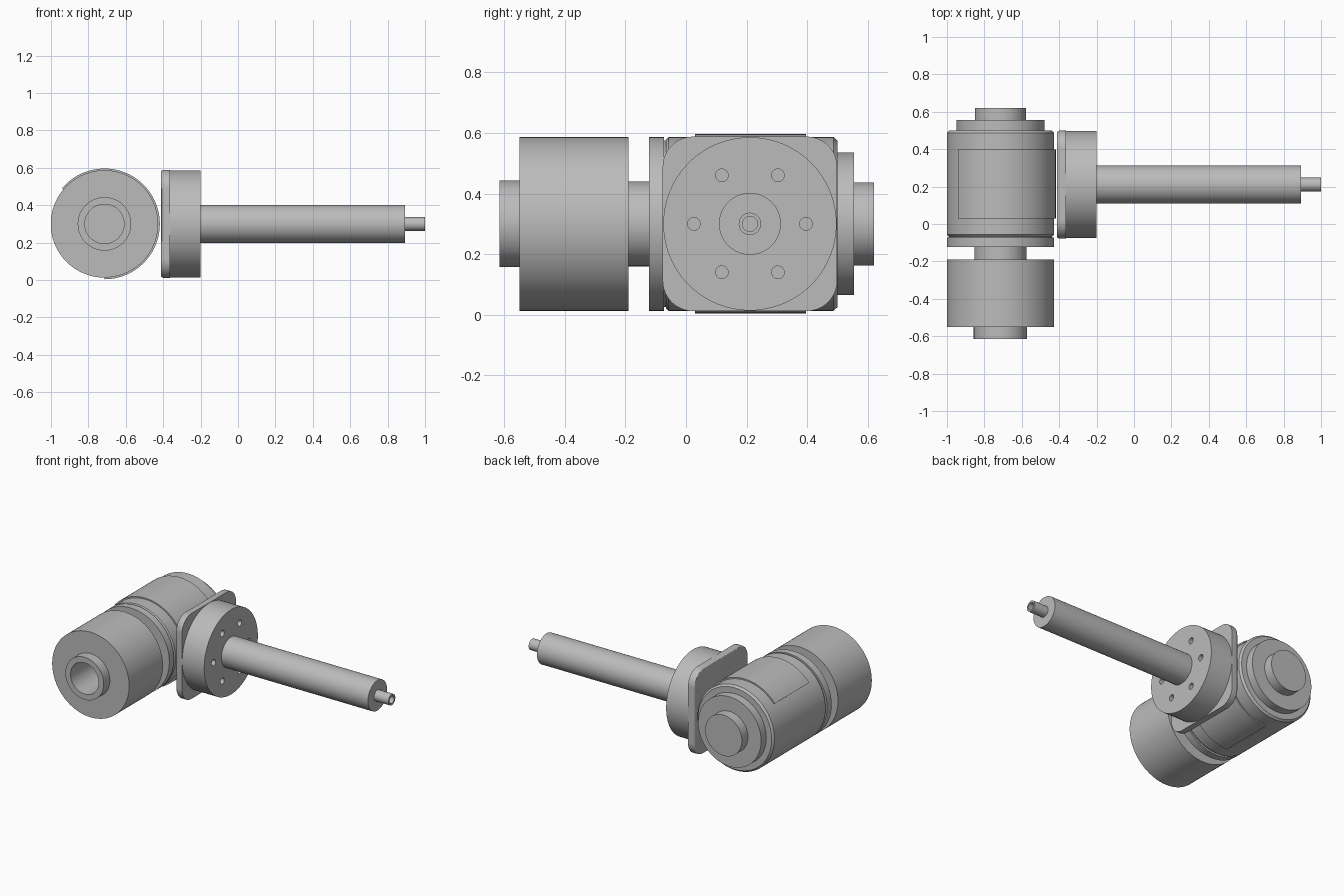
import bpy, bmesh, math
from mathutils import Matrix, Vector

cube = bpy.data.objects.get("Cube")
if cube:
    bpy.data.objects.remove(cube, do_unlink=True)

grey = bpy.data.materials.new("machined_grey")
grey.use_nodes = True
colour = (0.5, 0.5, 0.5, 1)
grey.diffuse_color = colour
grey.node_tree.nodes["Principled BSDF"].inputs["Base Color"].default_value = colour

Z_AXIS = 0.30      # height of both axes
BODY_X = -0.714    # x of the motor axis
ARM_Y = 0.211      # y of the arm axis
R = 0.287          # main housing radius

# Local z becomes world y (motor) or world x (arm)
MOTOR = Matrix.Translation((BODY_X, 0, Z_AXIS)) @ Matrix.Rotation(-math.pi / 2, 4, "X")
ARM = Matrix.Translation((0, ARM_Y, Z_AXIS)) @ Matrix.Rotation(math.pi / 2, 4, "Y")


def finish(name, bm, matrix):
    """Turn a bmesh into a smooth-shaded object with sharp edges kept."""
    bmesh.ops.remove_doubles(bm, verts=bm.verts, dist=1e-5)
    bmesh.ops.recalc_face_normals(bm, faces=bm.faces)
    bm.transform(matrix)
    mesh = bpy.data.meshes.new(name)
    bm.to_mesh(mesh)
    bm.free()
    mesh.materials.append(grey)
    obj = bpy.data.objects.new(name, mesh)
    bpy.context.collection.objects.link(obj)
    smooth(obj)
    return obj


def smooth(obj):
    bpy.ops.object.select_all(action="DESELECT")
    obj.select_set(True)
    bpy.context.view_layer.objects.active = obj
    bpy.ops.object.shade_smooth_by_angle(angle=math.radians(30))


def lathe(name, profile, matrix, steps=96):
    """Spin (radius, position) points round the local z axis."""
    bm = bmesh.new()
    verts = [bm.verts.new((r, 0, p)) for r, p in profile]
    edges = [bm.edges.new(pair) for pair in zip(verts, verts[1:])]
    bmesh.ops.spin(bm, geom=verts + edges, cent=(0, 0, 0), axis=(0, 0, 1),
                   angle=math.tau, steps=steps)
    return finish(name, bm, matrix)


def rod(name, radius, start, end, matrix, steps=96):
    return lathe(name, [(0, start), (radius, start), (radius, end), (0, end)], matrix, steps)


# Motor line, front to back
lathe("front_collar", [(0, -0.3), (0.105, -0.3), (0.105, -0.615), (0.143, -0.615),
                       (0.143, -0.55), (R, -0.55), (R, -0.19), (0, -0.19)], MOTOR)
rod("neck", 0.14, -0.195, -0.115, MOTOR)
rod("flange_ring", R, -0.122, -0.073, MOTOR)
rod("flange_groove", 0.275, -0.075, -0.06, MOTOR)
lathe("motor_housing", [(0, -0.066), (0.278, -0.066), (R, -0.057), (R, 0.487),
                        (0.275, 0.50), (0, 0.50)], MOTOR)
rod("rear_step", 0.235, 0.49, 0.555, MOTOR)
rod("rear_cap", 0.137, 0.55, 0.62, MOTOR)

# Raised panel wrapped round the top, the arm side and the bottom of the housing
bm = bmesh.new()
corners = [(0.28, 0.03), (0.296, 0.03), (0.296, 0.397), (0.28, 0.397)]
start = Matrix.Rotation(math.radians(-140), 3, "Z")
verts = [bm.verts.new(start @ Vector((r, 0, p))) for r, p in corners]
face = bm.faces.new(verts)
out = bmesh.ops.spin(bm, geom=[face], cent=(0, 0, 0), axis=(0, 0, 1),
                     angle=math.radians(230), steps=64, use_duplicate=False)
if not face.is_valid or face not in bm.faces[:]:
    bm.faces.new(verts)
finish("wrap_panel", bm, MOTOR)

# Square mounting plate with rounded corners and a softened back rim
bm = bmesh.new()
bmesh.ops.create_cube(bm, size=1, matrix=Matrix.Diagonal((0.576, 0.576, 0.048, 1)))
upright = [e for e in bm.edges if abs(e.verts[0].co.z - e.verts[1].co.z) > 0.01]
bmesh.ops.bevel(bm, geom=upright, offset=0.1, segments=12, profile=0.5, affect="EDGES")
rim = [e for e in bm.edges if all(v.co.z < 0 for v in e.verts)]
bmesh.ops.bevel(bm, geom=rim, offset=0.012, segments=3, profile=0.5, affect="EDGES")
finish("mounting_plate", bm, ARM @ Matrix.Translation((0, 0, -0.388)))

# Round arm flange with a ring of six bolt holes
flange = rod("arm_flange", 0.286, -0.366, -0.20, ARM)
for i in range(6):
    a = math.tau * i / 6 + math.pi / 2
    place = ARM @ Matrix.Translation((0.185 * math.cos(a), 0.185 * math.sin(a), 0))
    cutter = rod("bolt_hole_cutter", 0.021, -0.29, -0.15, place, 24)
    cut = flange.modifiers.new("bolt_hole", "BOOLEAN")
    cut.operation = "DIFFERENCE"
    cut.solver = "EXACT"
    cut.object = cutter
    bpy.context.view_layer.objects.active = flange
    bpy.ops.object.modifier_apply(modifier=cut.name)
    bpy.data.objects.remove(cutter, do_unlink=True)
smooth(flange)

# Long arm and its hollow tip
rod("arm_shaft", 0.102, -0.205, 0.893, ARM)
lathe("arm_tip", [(0.037, 0.88), (0.037, 1.0), (0.025, 1.0), (0.025, 0.91), (0, 0.91)], ARM, 32)
